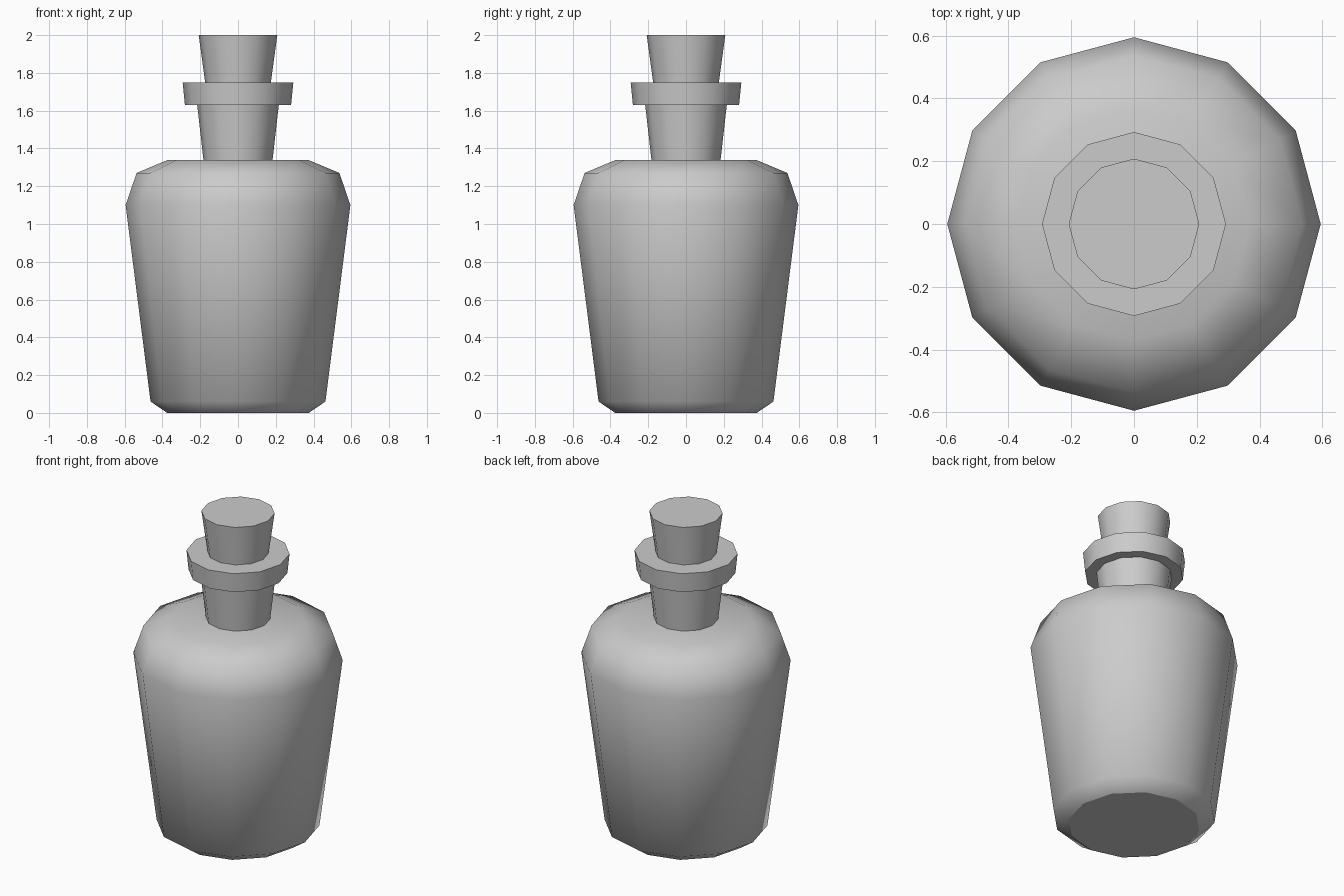
import bpy, bmesh
from math import cos, sin, pi

if "Cube" in bpy.data.objects:
    bpy.data.objects.remove(bpy.data.objects["Cube"])

SIDES = 12


def lathe(name, profile, smooth_top=False):
    """Closed 12-sided solid from (radius, height) points, bottom to top."""
    bm = bmesh.new()
    rings = [[bm.verts.new((r * cos(2 * pi * i / SIDES), r * sin(2 * pi * i / SIDES), z))
              for i in range(SIDES)] for r, z in profile]
    for low, high in zip(rings, rings[1:]):
        for i in range(SIDES):
            j = (i + 1) % SIDES
            bm.faces.new((low[i], low[j], high[j], high[i])).smooth = True
    bottom = bm.faces.new(rings[0][::-1])
    top = bm.faces.new(rings[-1])
    top.smooth = smooth_top
    # keep cap rims crisp
    for cap in (bottom, top):
        if not cap.smooth:
            for e in cap.edges:
                e.smooth = False
    mesh = bpy.data.meshes.new(name)
    bm.to_mesh(mesh)
    bm.free()
    obj = bpy.data.objects.new(name, mesh)
    bpy.context.collection.objects.link(obj)
    return obj


# Tapered body with chamfered base and rounded shoulder
lathe("bottle_body", [(0.375, 0), (0.463, 0.06), (0.595, 1.10), (0.537, 1.27), (0.37, 1.34)],
      smooth_top=True)
# Neck flaring up to the lip
lathe("bottle_neck", [(0.183, 1.34), (0.216, 1.63)])
# Wide lip ring
lathe("bottle_lip", [(0.281, 1.63), (0.293, 1.75)])
# Tapered stopper
lathe("stopper", [(0.174, 1.75), (0.208, 2.0)])
